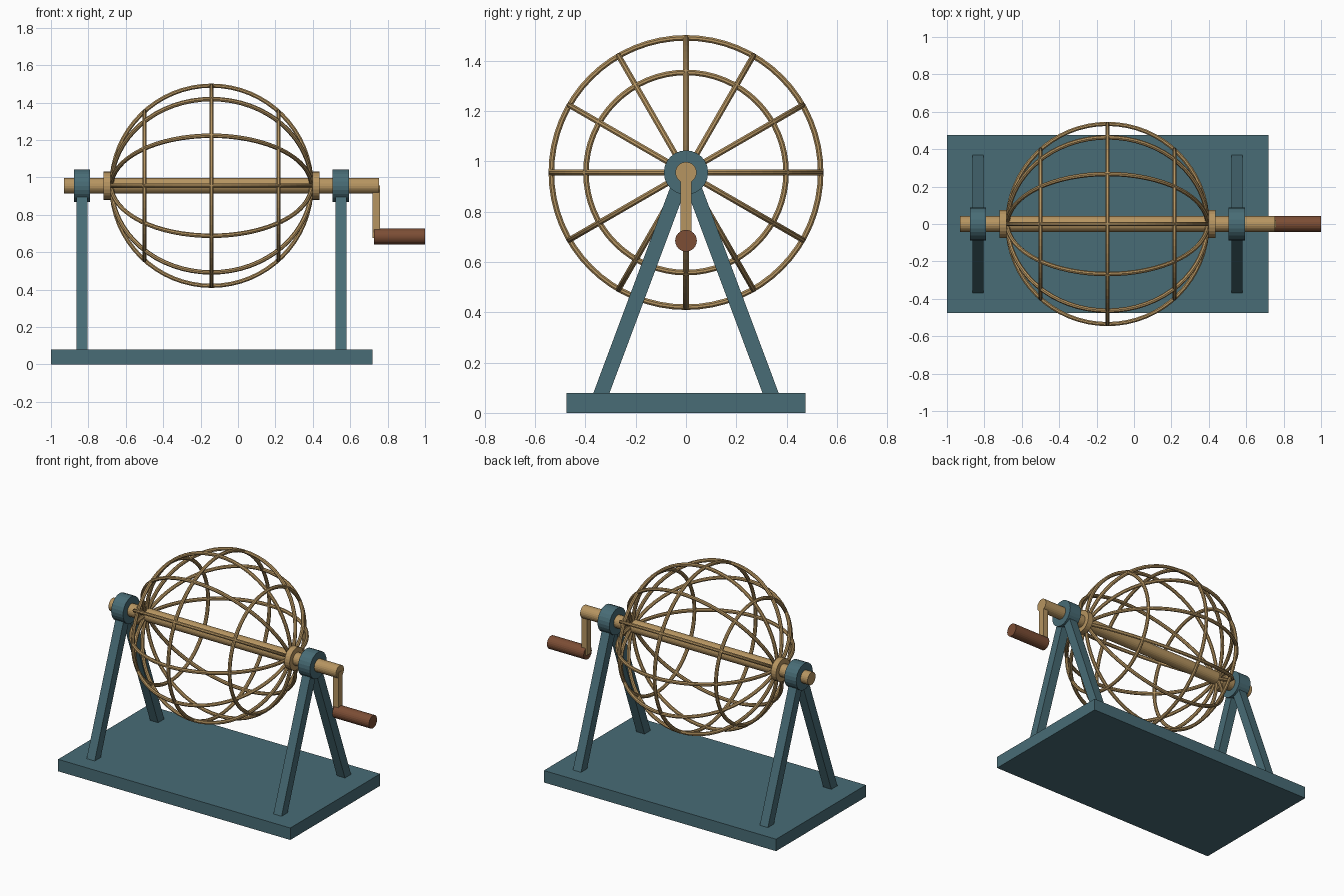
import bpy, bmesh
from math import sin, cos, pi, atan2
from mathutils import Vector, Matrix

cube = bpy.data.objects.get("Cube")
if cube:
    bpy.data.objects.remove(cube, do_unlink=True)


def material(name, rgb):
    m = bpy.data.materials.new(name)
    m.use_nodes = True
    m.diffuse_color = (*rgb, 1)
    m.node_tree.nodes["Principled BSDF"].inputs["Base Color"].default_value = (*rgb, 1)
    return m


TEAL = material("teal paint", (0.065, 0.15, 0.18))
BRASS = material("brass", (0.47, 0.30, 0.12))
WOOD = material("brown wood", (0.20, 0.075, 0.035))

AXLE_Z = 0.955
MID_X = -0.142
CAGE_R = 0.535
WIRE_R = 0.012


def finish(name, bm, mat):
    bmesh.ops.recalc_face_normals(bm, faces=bm.faces)
    mesh = bpy.data.meshes.new(name)
    bm.to_mesh(mesh)
    bm.free()
    mesh.materials.append(mat)
    obj = bpy.data.objects.new(name, mesh)
    bpy.context.collection.objects.link(obj)
    return obj


def box(name, size, centre, mat, tilt=0):
    bm = bmesh.new()
    matrix = (Matrix.Translation(centre) @ Matrix.Rotation(tilt, 4, "X")
              @ Matrix.Diagonal((*size, 1)))
    bmesh.ops.create_cube(bm, size=1, matrix=matrix)
    return finish(name, bm, mat)


def rod(name, x0, x1, radius, mat, z=AXLE_Z, sides=24):
    """Cylinder lying along x."""
    bm = bmesh.new()
    matrix = Matrix.Translation(((x0 + x1) / 2, 0, z)) @ Matrix.Rotation(pi / 2, 4, "Y")
    bmesh.ops.create_cone(bm, cap_ends=True, segments=sides, radius1=radius,
                          radius2=radius, depth=x1 - x0, matrix=matrix)
    return finish(name, bm, mat)


def arc_wire(name, centre, u, v, radius, sweep, steps, mat, sides=8):
    """Round wire swept along an arc in the plane of u and v."""
    centre, u, v = Vector(centre), Vector(u), Vector(v)
    normal = u.cross(v)
    closed = sweep > 6
    bm = bmesh.new()
    loops = []
    for i in range(steps if closed else steps + 1):
        a = sweep * i / steps
        out = u * cos(a) + v * sin(a)
        loops.append([bm.verts.new(centre + out * (radius + WIRE_R * cos(t))
                                   + normal * WIRE_R * sin(t))
                      for t in [(k + 0.5) * 2 * pi / sides for k in range(sides)]])
    for i in range(steps):
        a, b = loops[i], loops[(i + 1) % len(loops)]
        for k in range(sides):
            n = (k + 1) % sides
            bm.faces.new((a[k], a[n], b[n], b[k]))
    if not closed:
        bm.faces.new(loops[0])
        bm.faces.new(loops[-1])
    return finish(name, bm, mat)


# Base board
box("base", (1.72, 0.95, 0.08), (-0.14, 0, 0.04), TEAL)

# A-frame stands, bearings and cage hubs at both ends
for side, s in (("right", -1), ("left", 1)):
    x = MID_X + s * 0.692
    rod(side + "_bearing", x - 0.044, x + 0.044, 0.088, TEAL)
    for end, e in (("front", -1), ("back", 1)):
        foot, top = Vector((x, e * 0.345, 0.055)), Vector((x, e * 0.022, 0.92))
        run = top - foot
        box(f"{end}_{side}_leg", (0.06, 0.06, run.length), (foot + top) / 2, TEAL,
            atan2(-run.y, run.z))
    hub = MID_X + s * 0.558
    rod(side + "_hub", hub - 0.019, hub + 0.019, 0.075, BRASS)

# Axle with crank
rod("axle", -0.93, 0.755, 0.042, BRASS)
box("crank_arm", (0.038, 0.042, 0.28), (0.739, 0, 0.816), BRASS)
rod("crank_handle", 0.728, 1.0, 0.043, WOOD, z=0.684)

# Spherical cage: twelve meridian wires and three hoops
for i in range(12):
    a = i * pi / 6
    arc_wire(f"cage_rib_{i + 1}", (MID_X, 0, AXLE_Z), (1, 0, 0), (0, cos(a), sin(a)),
             CAGE_R, pi, 32, BRASS)
for name, dx in (("right", -0.358), ("middle", 0), ("left", 0.358)):
    arc_wire(name + "_hoop", (MID_X + dx, 0, AXLE_Z), (0, 1, 0), (0, 0, 1),
             (CAGE_R ** 2 - dx ** 2) ** 0.5, 2 * pi, 64, BRASS)
